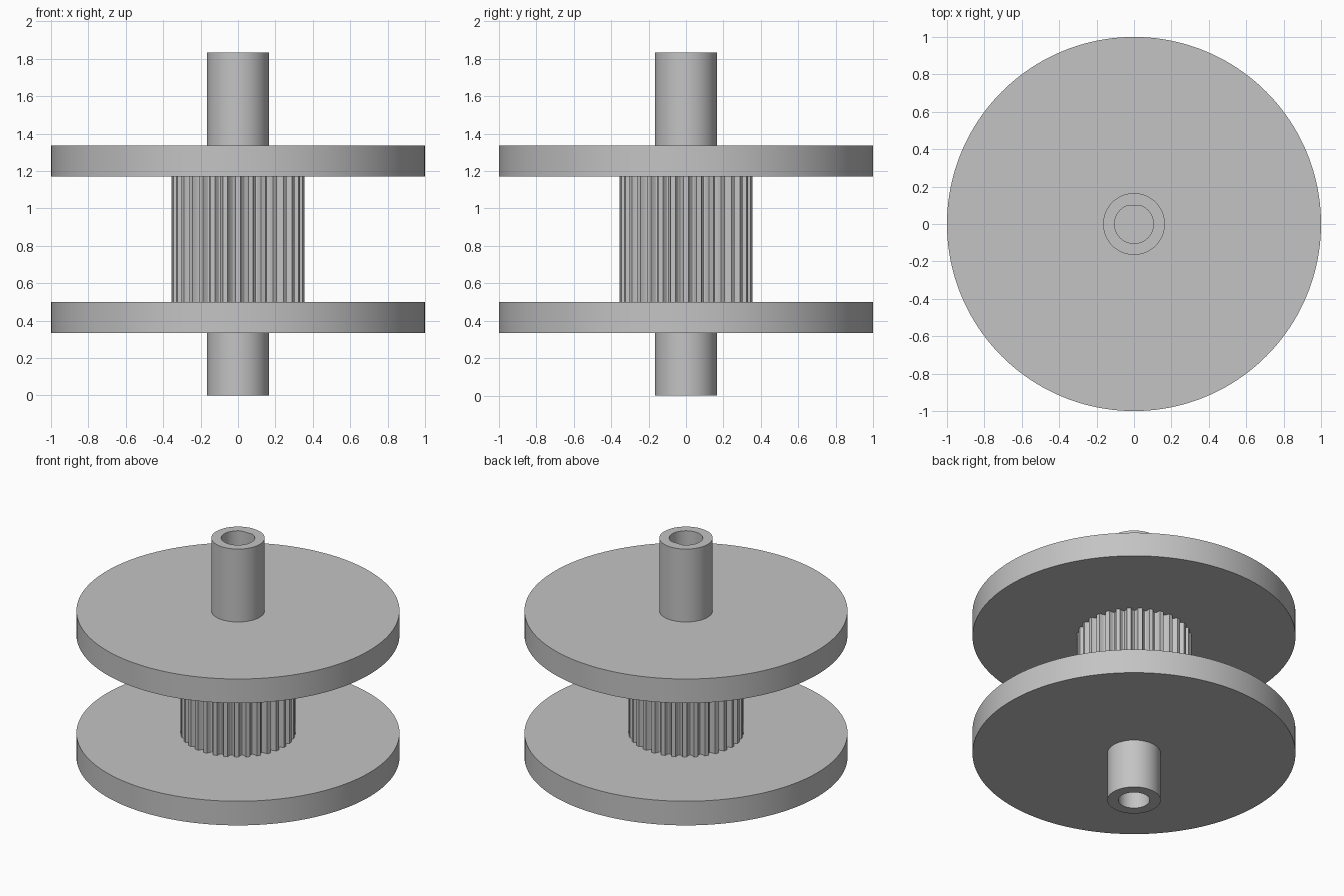
import bpy
import bmesh
import math

if "Cube" in bpy.data.objects:
    bpy.data.objects.remove(bpy.data.objects["Cube"], do_unlink=True)

# One plain grey for the whole spool
grey = bpy.data.materials.new("plain grey")
grey.use_nodes = True
colour = (0.55, 0.55, 0.55, 1)
grey.diffuse_color = colour
grey.node_tree.nodes["Principled BSDF"].inputs["Base Color"].default_value = colour


def circle(radius, count=128, flat=None):
    """Circle outline; flat clips it at that y to make a D shape."""
    pts = []
    for i in range(count):
        a = 2 * math.pi * i / count
        y = radius * math.sin(a)
        if flat is not None and y > flat:
            continue
        pts.append((radius * math.cos(a), y))
    if flat is not None:
        half = math.sqrt(radius ** 2 - flat ** 2)
        pts += [(half, flat), (-half, flat)]
        pts.sort(key=lambda p: math.atan2(p[1], p[0]))
    return pts


def gear_outline(teeth, outer, depth):
    """Narrow lands separated by rounded grooves."""
    pts = []
    pitch = 2 * math.pi / teeth
    land = 0.36
    steps = 6
    for t in range(teeth):
        for k in range(steps + 1):
            u = k / steps
            a = pitch * (t + land / 2 + (1 - land) * u)
            r = outer - depth * math.sin(math.pi * u) ** 0.7
            pts.append((r * math.cos(a), r * math.sin(a)))
    return pts


def extrude(name, outline, z0, z1, angle=30):
    bm = bmesh.new()
    base = bm.faces.new([bm.verts.new((x, y, z0)) for x, y in outline])
    top = bmesh.ops.extrude_face_region(bm, geom=[base])["geom"]
    bmesh.ops.translate(bm, vec=(0, 0, z1 - z0),
                        verts=[v for v in top if isinstance(v, bmesh.types.BMVert)])
    bmesh.ops.recalc_face_normals(bm, faces=bm.faces)
    mesh = bpy.data.meshes.new(name)
    bm.to_mesh(mesh)
    bm.free()
    mesh.materials.append(grey)
    obj = bpy.data.objects.new(name, mesh)
    bpy.context.collection.objects.link(obj)
    smooth(obj, angle)
    return obj


def smooth(obj, angle=30):
    bpy.ops.object.select_all(action='DESELECT')
    obj.select_set(True)
    bpy.context.view_layer.objects.active = obj
    bpy.ops.object.shade_smooth_by_angle(angle=math.radians(angle))


def bore(obj, outline, z0, z1):
    cutter = extrude("bore_cutter", outline, z0, z1)
    mod = obj.modifiers.new("bore", 'BOOLEAN')
    mod.operation = 'DIFFERENCE'
    mod.solver = 'EXACT'
    mod.object = cutter
    bpy.context.view_layer.objects.active = obj
    bpy.ops.object.modifier_apply(modifier=mod.name)
    bpy.data.objects.remove(cutter, do_unlink=True)


# Central shaft with a D-shaped socket on top and a round one below
HEIGHT = 1.833
shaft = extrude("shaft", circle(0.165), 0, HEIGHT)
bore(shaft, circle(0.104, flat=0.095), HEIGHT - 0.5, HEIGHT + 0.1)
bore(shaft, circle(0.097), -0.1, 0.33)
smooth(shaft)

# Flanges and the toothed drum between them
for name, z in (("lower_flange", 0.335), ("upper_flange", 1.17)):
    extrude(name, circle(1.0, 160), z, z + 0.165)
extrude("toothed_drum", gear_outline(32, 0.355, 0.032), 0.5, 1.17, 25)
